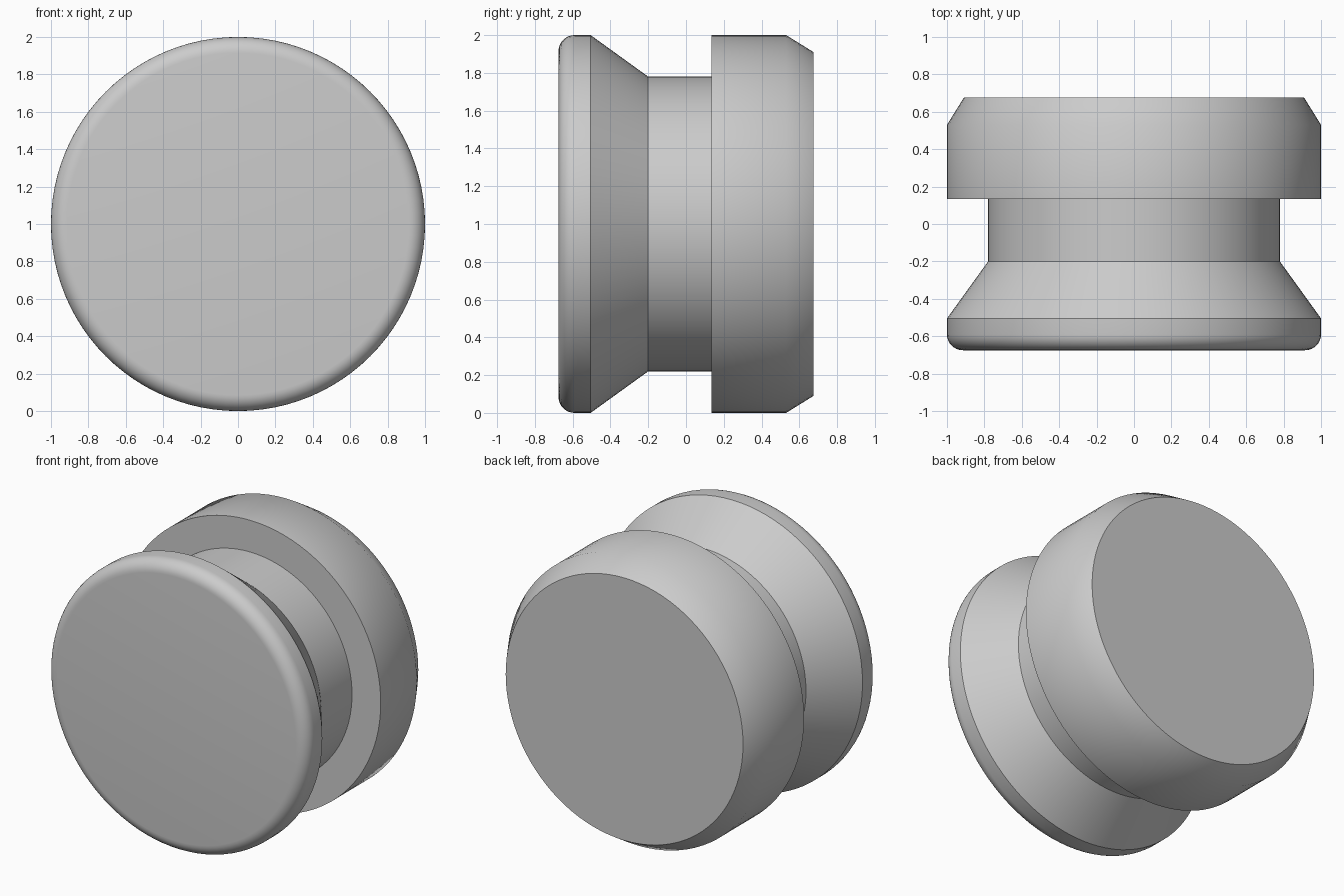
import bpy, bmesh
from math import sin, cos, pi, radians
from mathutils import Vector

cube = bpy.data.objects.get("Cube")
if cube:
    bpy.data.objects.remove(cube, do_unlink=True)

SEGMENTS = 96
HALF_DEPTH = 0.675
LIP = 0.085          # radius of the rounded front rim
ARC_STEPS = 8

grey = bpy.data.materials.new("light grey")
grey.diffuse_color = (0.6, 0.6, 0.6, 1)
grey.use_nodes = True
grey.node_tree.nodes["Principled BSDF"].inputs["Base Color"].default_value = (0.6, 0.6, 0.6, 1)

# Half section as (radius, depth): rounded front rim, tapered waist, chamfered back
rim = [(1 - LIP + LIP * sin(a), -HALF_DEPTH + LIP - LIP * cos(a))
       for a in (i * pi / 2 / ARC_STEPS for i in range(ARC_STEPS + 1))]
profile = rim + [(1, -0.505), (0.78, -0.2), (0.78, 0.135), (1, 0.135),
                 (1, 0.53), (0.91, HALF_DEPTH)]

# Revolve the section about the front-to-back axis
bm = bmesh.new()
rings = []
for radius, depth in profile:
    rings.append([bm.verts.new(Vector((radius * sin(t), depth, 1 + radius * cos(t))))
                  for t in (2 * pi * k / SEGMENTS for k in range(SEGMENTS))])
for a, b in zip(rings, rings[1:]):
    for k in range(SEGMENTS):
        n = (k + 1) % SEGMENTS
        bm.faces.new((a[k], a[n], b[n], b[k])).smooth = True

# Flat front and back discs
bm.faces.new(rings[0])
bm.faces.new(rings[-1])
bmesh.ops.recalc_face_normals(bm, faces=bm.faces)

mesh = bpy.data.meshes.new("knob")
bm.to_mesh(mesh)
bm.free()
mesh.materials.append(grey)

# Keep the waist edges crisp while the chamfer blends softly
mesh.set_sharp_from_angle(angle=radians(34))
knob = bpy.data.objects.new("knob", mesh)
bpy.context.collection.objects.link(knob)
